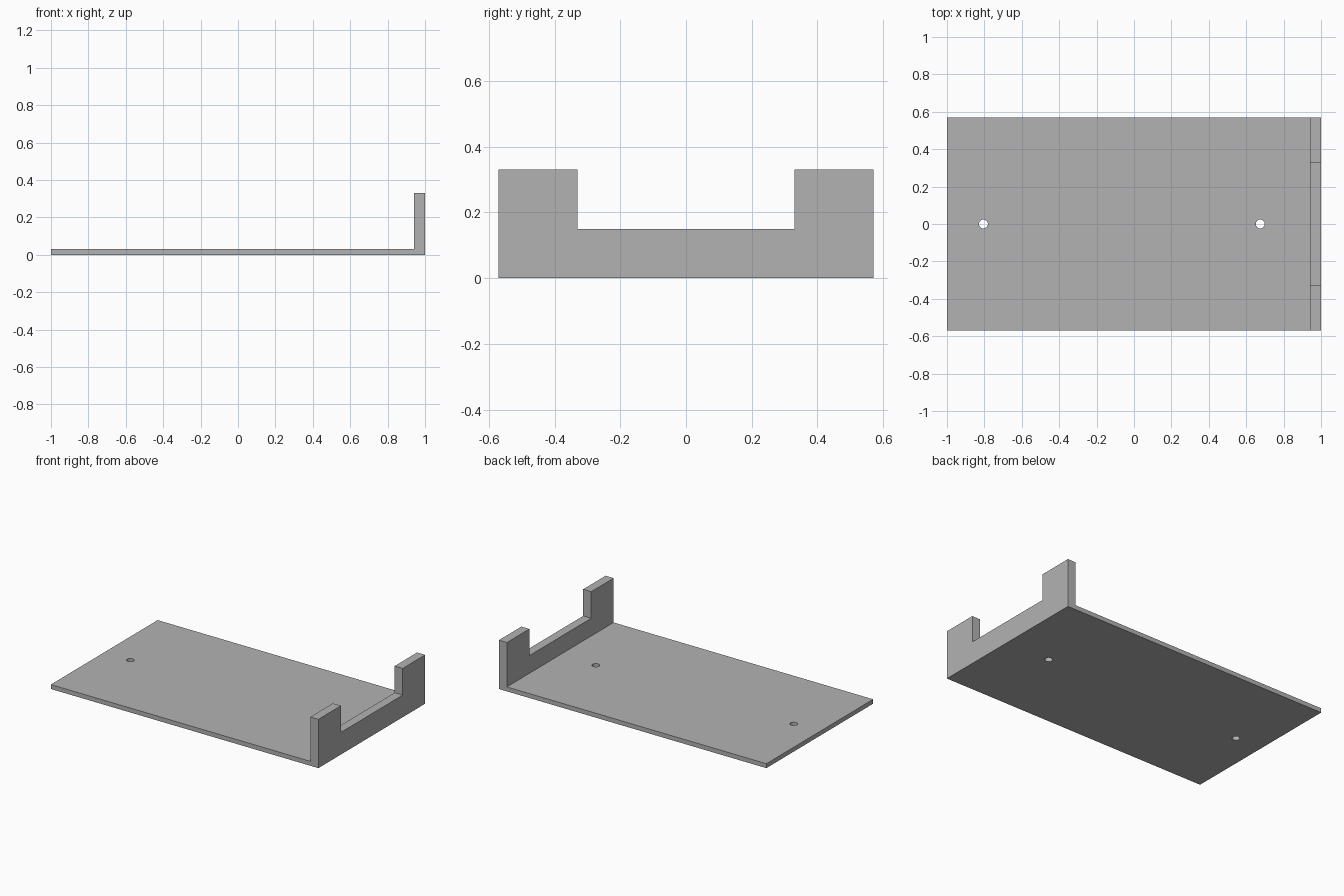
import bpy
import bmesh
from mathutils import Matrix, Vector

default_cube = bpy.data.objects.get("Cube")
if default_cube:
    bpy.data.objects.remove(default_cube, do_unlink=True)

HALF_LENGTH, HALF_WIDTH = 1.0, 0.57
PLATE_TOP, WALL_TOP, WALL_INNER = 0.03, 0.33, 0.94
NOTCH_HALF, NOTCH_FLOOR = 0.33, 0.15
HOLE_RADIUS = 0.024
HOLE_POSITIONS = (-0.805, 0.675)

grey = bpy.data.materials.new("plain grey")
grey.use_nodes = True
colour = (0.45, 0.45, 0.45, 1)
grey.diffuse_color = colour
grey.node_tree.nodes["Principled BSDF"].inputs["Base Color"].default_value = colour


def make_object(name, bm):
    bmesh.ops.recalc_face_normals(bm, faces=bm.faces)
    mesh = bpy.data.meshes.new(name)
    bm.to_mesh(mesh)
    bm.free()
    mesh.materials.append(grey)
    obj = bpy.data.objects.new(name, mesh)
    bpy.context.collection.objects.link(obj)
    return obj


def cut(target, cutter):
    cutter.hide_render = True
    mod = target.modifiers.new("cut", "BOOLEAN")
    mod.operation = "DIFFERENCE"
    mod.solver = "EXACT"
    mod.object = cutter
    bpy.context.view_layer.objects.active = target
    bpy.ops.object.modifier_apply(modifier=mod.name)
    bpy.data.objects.remove(cutter, do_unlink=True)


# Base plate and end wall: one L profile extruded across the width
profile = [(-HALF_LENGTH, 0), (HALF_LENGTH, 0), (HALF_LENGTH, WALL_TOP),
           (WALL_INNER, WALL_TOP), (WALL_INNER, PLATE_TOP), (-HALF_LENGTH, PLATE_TOP)]
bm = bmesh.new()
face = bm.faces.new([bm.verts.new((x, -HALF_WIDTH, z)) for x, z in profile])
side = bmesh.ops.extrude_face_region(bm, geom=[face])["geom"]
bmesh.ops.translate(bm, vec=(0, 2 * HALF_WIDTH, 0),
                    verts=[v for v in side if isinstance(v, bmesh.types.BMVert)])
bracket = make_object("base_plate_with_end_wall", bm)

# Wide notch in the end wall, leaving two corner posts
bm = bmesh.new()
bmesh.ops.create_cube(bm, size=1, matrix=Matrix.LocRotScale(
    Vector((HALF_LENGTH, 0, NOTCH_FLOOR + 0.5)), None, Vector((0.5, 2 * NOTCH_HALF, 1))))
cut(bracket, make_object("notch_cutter", bm))

# Two screw holes through the plate
for x in HOLE_POSITIONS:
    bm = bmesh.new()
    bmesh.ops.create_cone(bm, cap_ends=True, segments=16, radius1=HOLE_RADIUS,
                          radius2=HOLE_RADIUS, depth=0.3,
                          matrix=Matrix.Translation((x, 0, 0)))
    cut(bracket, make_object("hole_cutter", bm))
